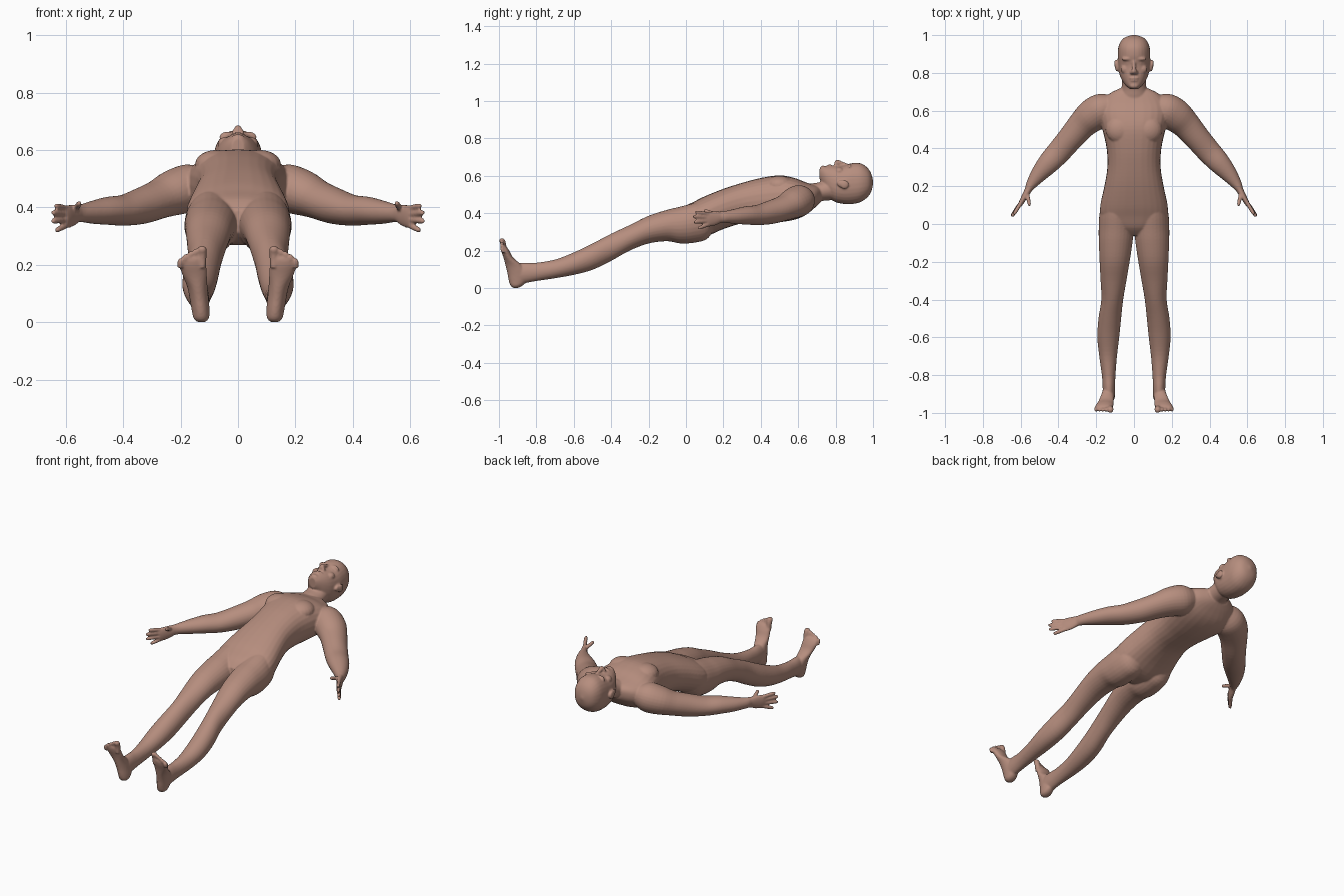
import bpy, bmesh, math
from mathutils import Vector, Matrix

bm = bmesh.new()
X, Y, Z = Vector((1, 0, 0)), Vector((0, 1, 0)), Vector((0, 0, 1))


def smooth_stations(st, n=4):
    """Catmull-Rom interpolation between the stations of a loft."""
    out = []
    for i in range(len(st) - 1):
        p = [st[max(i - 1, 0)], st[i], st[i + 1], st[min(i + 2, len(st) - 1)]]
        for k in range(n):
            t = k / n
            out.append([0.5 * (2 * b + (c - a) * t + (2 * a - 5 * b + 4 * c - d) * t * t
                               + (3 * b - a - 3 * c + d) * t ** 3) for a, b, c, d in zip(*p)])
    return out + [list(st[-1])]


def loft(stations, along=None, up=Z, power=1.0, mirror=False, seg=28):
    """Closed tube through stations (x, y, z, half side, half up)."""
    st = smooth_stations(stations)
    for sx in ((1, -1) if mirror else (1,)):
        rings = []
        for i, s in enumerate(st):
            a, b = st[max(i - 1, 0)], st[min(i + 1, len(st) - 1)]
            t = along or (Vector(b[:3]) - Vector(a[:3])).normalized()
            side = t.cross(up).normalized()
            u = side.cross(t)
            ring = []
            for k in range(seg):
                c, d = math.cos(2 * math.pi * k / seg), math.sin(2 * math.pi * k / seg)
                c, d = (math.copysign(abs(v) ** power, v) for v in (c, d))
                p = Vector(s[:3]) + side * c * max(s[3], .001) + u * d * max(s[4], .001)
                ring.append(bm.verts.new((p.x * sx, p.y, p.z)))
            rings.append(ring)
        for r, q in zip(rings, rings[1:]):
            for k in range(seg):
                bm.faces.new((r[k], r[(k + 1) % seg], q[(k + 1) % seg], q[k]))
        bm.faces.new(rings[0][::-1])
        bm.faces.new(rings[-1])


def boxed(rows):
    """(y, x0, x1, z0, z1) rows to loft stations."""
    return [((a + b) / 2, y, (c + d) / 2, (b - a) / 2, (d - c) / 2) for y, a, b, c, d in rows]


def blob(loc, size, mirror=False, rot=0.0):
    for sx in ((1, -1) if mirror else (1,)):
        m = (Matrix.Translation((loc[0] * sx, loc[1], loc[2])) @ Matrix.Rotation(rot, 4, 'X')
             @ Matrix.Diagonal((*size, 1)))
        bmesh.ops.create_uvsphere(bm, u_segments=20, v_segments=12, radius=1, matrix=m)


# torso
loft(boxed([(-.06, -.06, .06, .31, .39), (-.02, -.13, .13, .28, .43), (.04, -.175, .175, .27, .46),
            (.1, -.178, .178, .272, .49), (.2, -.157, .157, .315, .53), (.3, -.141, .141, .345, .562),
            (.4, -.145, .145, .35, .588), (.5, -.167, .167, .352, .602), (.58, -.185, .185, .365, .588),
            (.64, -.175, .175, .39, .565), (.69, -.13, .13, .43, .55), (.72, -.07, .07, .46, .54)]),
     along=Y, power=.85)
# chest muscles
blob((.075, .5, .55), (.075, .075, .05), True)

# neck
loft([(0, .6, .48, .09, .06), (0, .67, .498, .08, .06), (0, .72, .515, .066, .052),
      (0, .78, .53, .062, .06), (0, .82, .54, .06, .06)], along=Y)

# head
loft(boxed([(.715, -.022, .022, .58, .64), (.73, -.04, .04, .55, .65), (.755, -.06, .06, .50, .653),
            (.79, -.076, .076, .463, .655), (.84, -.084, .084, .45, .655), (.89, -.086, .086, .449, .668),
            (.935, -.083, .083, .46, .666), (.97, -.068, .068, .485, .643), (.99, -.044, .044, .515, .612),
            (1.001, -.006, .006, .558, .57)]), along=Y, power=.9)
# nose, brow, eyes, lips, chin, cheeks and ears
loft([(0, .868, .652, .008, .012), (0, .84, .662, .010, .012), (0, .812, .672, .013, .014),
      (0, .799, .67, .015, .012), (0, .793, .66, .01, .008)], along=Y)
blob((.013, .803, .66), (.009, .011, .01), True)
blob((.035, .874, .645), (.031, .011, .02), True)
blob((.031, .852, .64), (.014, .009, .012), True)
blob((0, .772, .65), (.026, .006, .012))
blob((0, .76, .648), (.022, .006, .012))
blob((0, .732, .637), (.026, .016, .018))
blob((.045, .82, .625), (.025, .025, .02), True)
blob((.09, .838, .555), (.011, .032, .02), True, -.25)
blob((.096, .848, .553), (.009, .022, .024), True)

# legs
loft(boxed([(.17, .05, .12, .36, .44), (.12, .014, .165, .268, .465), (.05, .004, .183, .243, .455),
            (-.03, .002, .187, .238, .435), (-.1, .008, .186, .25, .418), (-.2, .023, .182, .238, .386),
            (-.3, .04, .177, .2, .337), (-.4, .057, .173, .145, .29), (-.5, .068, .188, .097, .238),
            (-.6, .078, .194, .07, .19), (-.7, .09, .184, .052, .152), (-.8, .098, .17, .037, .135),
            (-.86, .1, .166, .026, .135), (-.9, .102, .164, .02, .13), (-.93, .11, .155, .04, .1)]),
     along=Y, mirror=True)

# feet, from heel to ball
loft([(x, (y0 + y1) / 2, z, hx, (y1 - y0) / 2) for z, y0, y1, x, hx in
      [(.0, -.922, -.9, .128, .012), (.012, -.938, -.875, .128, .026), (.04, -.948, -.85, .13, .031),
       (.08, -.955, -.85, .135, .033), (.12, -.965, -.875, .141, .035), (.16, -.975, -.922, .15, .042),
       (.195, -.987, -.942, .157, .047), (.215, -.991, -.955, .158, .044), (.225, -.99, -.965, .157, .036)]],
     along=Z, up=Y, mirror=True)
# toes
for i in range(5):
    x, top = .125 + i * .0175 + (.006 if i else 0), (.266, .256, .247, .237, .223)[i]
    r = .0155 if i == 0 else .0095
    loft([(x, -.972, .19, r * .8, r), (x, -.976, top - .035, r, r), (x, -.983, top - .014, r * 1.05, r * 1.1),
          (x, -.984, top - .004, r * .8, r * .8), (x, -.984, top, .002, .002)],
         along=Z, up=Y, mirror=True, seg=14)

# arms
loft([(.1, .635, .485, .05, .05), (.16, .61, .47, .085, .082), (.22, .575, .452, .088, .08),
      (.275, .525, .428, .076, .068), (.335, .455, .405, .068, .063), (.395, .385, .39, .064, .054),
      (.45, .325, .388, .058, .049), (.5, .268, .383, .045, .041), (.54, .215, .38, .03, .032),
      (.555, .19, .379, .022, .03), (.565, .17, .377, .015, .026)], mirror=True)
# shoulder caps
blob((.2, .6, .465), (.075, .07, .075), True)

# palms
loft([(.545, .205, .379, .022, .027), (.56, .18, .378, .019, .031), (.577, .15, .372, .016, .038),
      (.593, .12, .368, .014, .04), (.604, .1, .366, .011, .036)], mirror=True)
# fingers and thumb
for base, tip in [((.598, .115, .396), (.636, .05, .406)), ((.6, .11, .377), (.647, .038, .382)),
                  ((.6, .11, .357), (.648, .043, .352)), ((.594, .12, .34), (.634, .066, .319)),
                  ((.567, .17, .39), (.552, .095, .416))]:
    a, b = Vector(base), Vector(tip)
    loft([(*a.lerp(b, t), r, r) for t, r in ((0, .0105), (.5, .0105), (.85, .0095), (.97, .007), (1, .002))],
         mirror=True, seg=14)

bmesh.ops.recalc_face_normals(bm, faces=bm.faces[:])
mesh = bpy.data.meshes.new("body")
bm.to_mesh(mesh)
bm.free()
body = bpy.data.objects.new("body", mesh)
bpy.context.collection.objects.link(body)

skin = bpy.data.materials.new("skin")
skin.diffuse_color = (.47, .27, .21, 1)
mesh.materials.append(skin)

# fuse all parts into one smooth skin
fuse = body.modifiers.new("fuse", 'REMESH')
fuse.mode = 'VOXEL'
fuse.voxel_size = .005
fuse.use_smooth_shade = True
soften = body.modifiers.new("soften", 'SMOOTH')
soften.factor = .5
soften.iterations = 4
